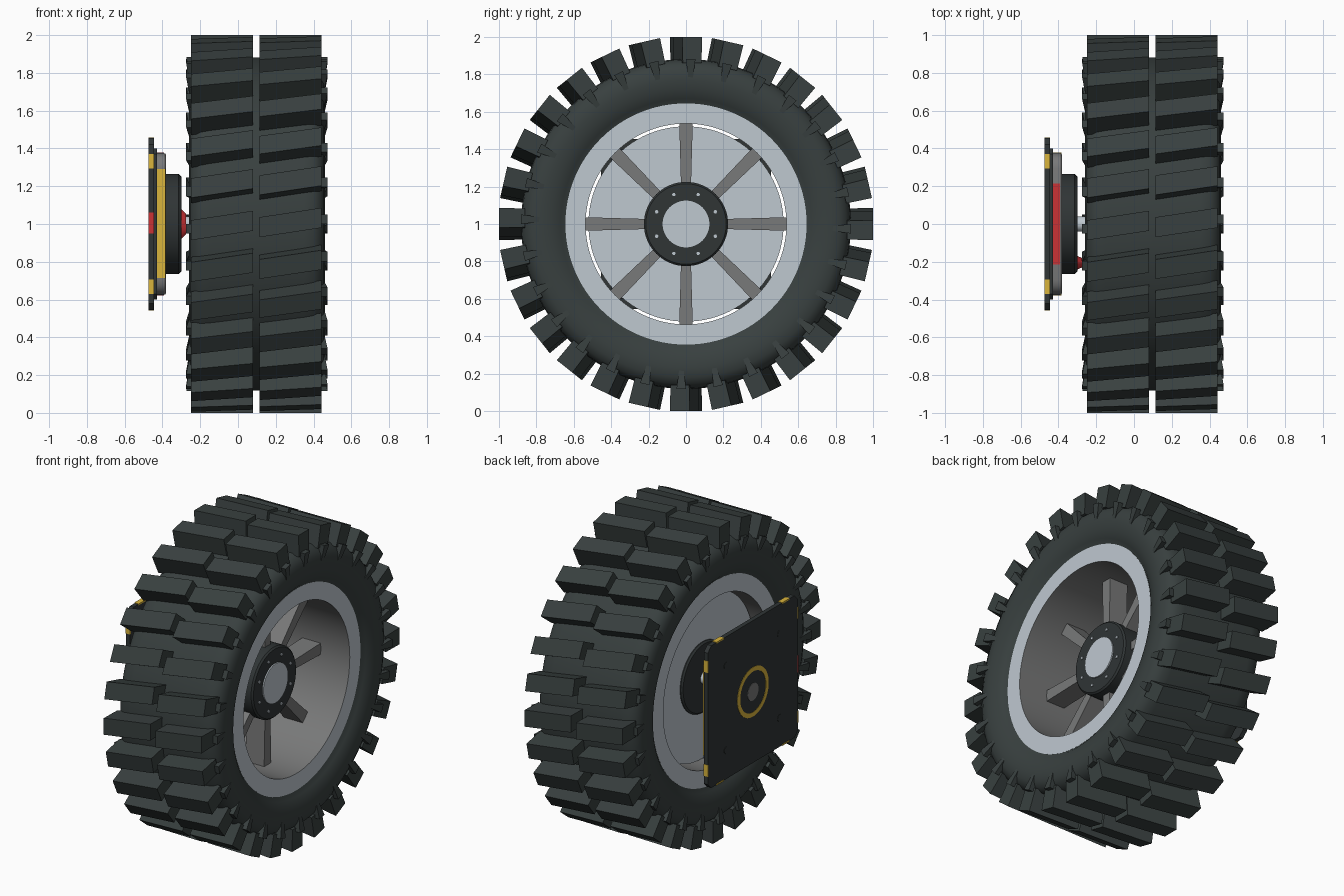
import bpy, bmesh, math
from mathutils import Matrix, Vector

if "Cube" in bpy.data.objects:
    bpy.data.objects.remove(bpy.data.objects["Cube"])

CX = 0.1                                  # wheel mid plane on x
AXLE = Vector((0, 0, 1))


def mat(name, rgb):
    m = bpy.data.materials.new(name)
    m.diffuse_color = (*rgb, 1)
    m.use_nodes = True
    m.node_tree.nodes["Principled BSDF"].inputs["Base Color"].default_value = m.diffuse_color
    return m


RUBBER = mat("rubber", (0.040, 0.051, 0.050))
BLACK = mat("black_metal", (0.029, 0.035, 0.036))
LIGHT = mat("light_metal", (0.52, 0.58, 0.63))
GREY = mat("grey_metal", (0.19, 0.192, 0.192))
YELLOW = mat("yellow_paint", (0.70, 0.46, 0.045))
RED = mat("red_paint", (0.60, 0.032, 0.036))


def finish(name, bm, mats, smooth=None):
    bmesh.ops.recalc_face_normals(bm, faces=bm.faces)
    me = bpy.data.meshes.new(name)
    bm.to_mesh(me)
    bm.free()
    ob = bpy.data.objects.new(name, me)
    bpy.context.collection.objects.link(ob)
    for m in mats:
        me.materials.append(m)
    if smooth:
        bpy.ops.object.select_all(action='DESELECT')
        ob.select_set(True)
        bpy.context.view_layer.objects.active = ob
        bpy.ops.object.shade_smooth_by_angle(angle=math.radians(smooth))
    return ob


def lathe(name, profile, mats, n=96, smooth=35):
    """Spin a closed (x, radius) profile about the axle."""
    bm = bmesh.new()
    rings = []
    for i in range(n):
        a = math.tau * i / n
        rings.append([bm.verts.new((x, r * math.cos(a), 1 + r * math.sin(a))) for x, r in profile])
    k = len(profile)
    for i in range(n):
        p, q = rings[i], rings[(i + 1) % n]
        for j in range(k):
            bm.faces.new((p[j], p[(j + 1) % k], q[(j + 1) % k], q[j]))
    return finish(name, bm, mats, smooth)


def add_cyl(bm, x0, x1, r0, r1=None, y=0.0, z=1.0, n=64):
    """Cylinder along x; r0 at x0, r1 at x1."""
    m = Matrix.Translation(((x0 + x1) / 2, y, z)) @ Matrix.Rotation(math.pi / 2, 4, 'Y')
    bmesh.ops.create_cone(bm, cap_ends=True, segments=n, radius1=r0,
                          radius2=r0 if r1 is None else r1, depth=x1 - x0, matrix=m)


def cyl(name, mats, *args, **kw):
    bm = bmesh.new()
    add_cyl(bm, *args, **kw)
    return finish(name, bm, mats, 35)


def add_box(bm, x, y, z):
    m = Matrix.Translation([(a + b) / 2 for a, b in (x, y, z)])
    m = m @ Matrix.Diagonal([b - a for a, b in (x, y, z)] + [1])
    return bmesh.ops.create_cube(bm, size=1, matrix=m)["verts"]


def square_slab(name, m, x0, x1, half, chamfer, segs=1):
    """Square plate facing x with cut or rounded corners."""
    bm = bmesh.new()
    add_box(bm, (x0, x1), (-half, half), (1 - half, 1 + half))
    edges = [e for e in bm.edges if abs(e.verts[0].co.x - e.verts[1].co.x) > 1e-4]
    bmesh.ops.bevel(bm, geom=edges, offset=chamfer, segments=segs, affect='EDGES', profile=0.5)
    return finish(name, bm, [m], 35)


def hexa(bm, pts, angle):
    """Eight-point block (two quads of four), turned about the axle."""
    rot = Matrix.Rotation(angle, 3, 'X')
    v = [bm.verts.new(rot @ Vector(p) + AXLE) for p in pts]
    for f in ((0, 1, 2, 3), (4, 5, 6, 7), (0, 1, 5, 4), (1, 2, 6, 5), (2, 3, 7, 6), (3, 0, 4, 7)):
        bm.faces.new([v[i] for i in f])


# Tyre carcass
half = [(0.31, 0.60), (0.31, 0.64), (0.335, 0.67), (0.352, 0.72), (0.36, 0.77),
        (0.354, 0.82), (0.335, 0.855), (0.30, 0.877), (0.25, 0.882)]
lathe("tyre", [(CX + x, r) for x, r in half] + [(CX - x, r) for x, r in reversed(half)], [RUBBER], 96, 40)

# Slanted tread blocks in two rows, and thin tapering shoulder ribs
LUGS, W, SKEW = 28, 0.053, 0.025
bm, ribs = bmesh.new(), bmesh.new()
for i in range(LUGS):
    a = math.tau * i / LUGS
    for x0, x1, c in ((-0.25, 0.08, -0.008), (0.115, 0.443, 0.008)):
        pts = []
        for r, w in ((0.86, W - 0.003), (1.0, W)):
            pts += [(x0, -r, c - SKEW - w), (x1, -r, c + SKEW - w),
                    (x1, -r, c + SKEW + w), (x0, -r, c - SKEW + w)]
        hexa(bm, pts, a)
    for s in (-1, 1):
        pts = []
        for r, w, xo in ((0.765, 0.010, 0.355), (0.883, 0.026, 0.374)):
            c = s * SKEW
            pts += [(CX + s * 0.28, -r, c - w), (CX + s * xo, -r, c - w),
                    (CX + s * xo, -r, c + w), (CX + s * 0.28, -r, c + w)]
        hexa(ribs, pts, a)
finish("tread_blocks", bm, [RUBBER])
finish("shoulder_ribs", ribs, [RUBBER])

# Rim: light side faces, grey barrel
rim = lathe("rim", [(CX - 0.315, 0.537), (CX + 0.315, 0.537), (CX + 0.315, 0.645), (CX - 0.315, 0.645)],
            [LIGHT, GREY])
for p in rim.data.polygons:
    p.material_index = 0 if abs(p.normal.x) > 0.7 else 1

# Inner disc, separated from the barrel by a narrow gap
cyl("inner_disc", [LIGHT], -0.115, -0.09, 0.522, n=96)

# Eight spokes, slightly wider at the rim
bm = bmesh.new()
for i in range(8):
    pts = []
    for r, w in ((0.18, 0.026), (0.54, 0.036)):
        pts += [(0.08, -r, -w), (0.21, -r, -w), (0.21, -r, w), (0.08, -r, w)]
    hexa(bm, pts, math.tau * i / 8)
finish("spokes", bm, [GREY])

# Hub with cap and bolts
lathe("hub", [(-0.13, 0.03), (-0.13, 0.215), (-0.12, 0.225), (0.25, 0.225), (0.26, 0.215), (0.26, 0.03)],
      [BLACK], 64)
cyl("hub_cap", [LIGHT], 0.20, 0.268, 0.125)
bm = bmesh.new()
for i in range(8):
    a = math.tau * (i + 0.5) / 8
    add_cyl(bm, 0.25, 0.266, 0.010, y=0.17 * math.cos(a), z=1 + 0.17 * math.sin(a), n=6)
finish("hub_bolts", bm, [LIGHT])
cyl("axle_shaft", [LIGHT], -0.36, -0.1, 0.04, n=32)

# Mounting plate and stepped motor housing
square_slab("mounting_plate", BLACK, -0.473, -0.445, 0.455, 0.035)
square_slab("backing_plate", BLACK, -0.446, -0.43, 0.40, 0.03)
housing = square_slab("housing", GREY, -0.44, -0.38, 0.375, 0.08, 4)
bev = housing.modifiers.new("edge", 'BEVEL')
bev.width, bev.segments, bev.limit_method, bev.angle_limit = 0.012, 2, 'ANGLE', math.radians(50)
lathe("motor_drum", [(-0.39, 0.03), (-0.39, 0.265), (-0.315, 0.265), (-0.30, 0.25), (-0.30, 0.03)],
      [BLACK], 64)

# Red oval button on the drum
button = cyl("red_button", [RED], -0.305, -0.275, 0.085, 0.055, y=-0.205, n=32)
for v in button.data.vertices:
    v.co.y = -0.205 + (v.co.y + 0.205) * 0.45

# Coloured bars on the housing sides and marks on the plate edges
yel, red = bmesh.new(), bmesh.new()
for s in (-1, 1):
    y = sorted((s * 0.37, s * 0.379))
    add_box(yel, (-0.438, -0.385), y, (0.715, 1.29))
    add_box(red, (-0.438, -0.392), (-0.215, 0.215), [1 + v for v in y])
    e = sorted((s * 0.449, s * 0.458))
    for t in (-1, 1):
        m = sorted((t * 0.295, t * 0.37))
        add_box(yel, (-0.475, -0.444), e, [1 + v for v in m])
        add_box(yel, (-0.475, -0.444), m, [1 + v for v in e])
add_box(red, (-0.475, -0.444), (-0.458, -0.449), (0.95, 1.06))
finish("yellow_marks", yel, [YELLOW])
finish("red_marks", red, [RED])

# Back of the plate: yellow ring, centre boss and four screws
lathe("yellow_ring", [(-0.475, 0.13), (-0.475, 0.158), (-0.468, 0.158), (-0.468, 0.13)], [YELLOW], 48)
cyl("centre_boss", [GREY], -0.475, -0.468, 0.055, n=32)
bm = bmesh.new()
for y in (-0.27, 0.27):
    for z in (0.73, 1.27):
        add_cyl(bm, -0.475, -0.468, 0.022, y=y, z=z, n=16)
finish("plate_screws", bm, [BLACK])
